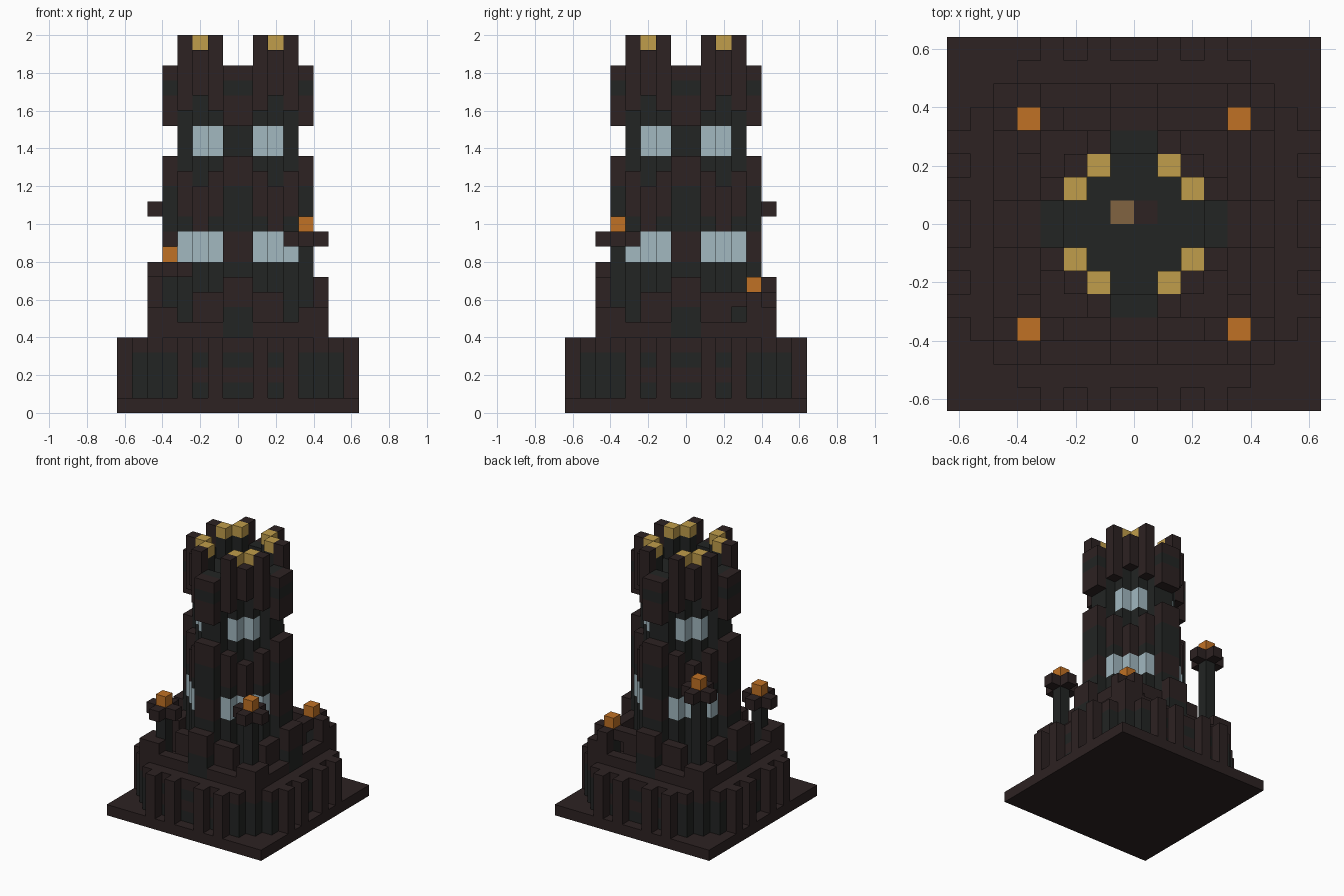
import bpy
import bmesh
from mathutils import Vector

CELL = 0.08

old = bpy.data.objects.get("Cube")
if old:
    bpy.data.objects.remove(old, do_unlink=True)


def make_material(name, rgb):
    mat = bpy.data.materials.new(name)
    mat.use_nodes = True
    mat.diffuse_color = (*rgb, 1)
    bsdf = mat.node_tree.nodes["Principled BSDF"]
    bsdf.inputs["Base Color"].default_value = (*rgb, 1)
    bsdf.inputs["Roughness"].default_value = 0.9
    return mat


MATS = {
    "brown": make_material("dark brown stone", (0.026, 0.016, 0.016)),
    "dark": make_material("charcoal stone", (0.016, 0.018, 0.017)),
    "glass": make_material("pale blue glass", (0.36, 0.48, 0.53)),
    "gold": make_material("gold", (0.53, 0.34, 0.07)),
    "orange": make_material("lantern orange", (0.53, 0.165, 0.018)),
    "tan": make_material("hatch tan", (0.22, 0.125, 0.052)),
}

grid = {}  # block cell -> (part, colour)


def block(part, colour, x, y, z):
    grid[(x, y, z)] = (part, colour)


def fill(part, colour, xs, ys, zs):
    """Fill a box of blocks, repeated in all eight symmetric positions."""
    for x in range(*xs):
        for y in range(*ys):
            for z in range(*zs):
                for a, b in ((x, y), (y, x)):
                    for u in (a, -1 - a):
                        for v in (b, -1 - b):
                            block(part, colour, u, v, z)


def bands(part, xs, ys, start, steps):
    """Stack colour bands upward; each step is (colour, top)."""
    for colour, top in steps:
        if colour:
            fill(part, colour, xs, ys, (start, top))
        start = top


# Base slab and octagonal lower wall with buttresses
fill("base_slab", "brown", (0, 8), (0, 8), (0, 1))
for xs, ys in (((0, 5), (0, 7)), ((0, 6), (0, 6))):
    bands("lower_wall", xs, ys, 1, (("dark", 4), ("brown", 5)))
fill("lower_wall", "brown", (0, 4), (6, 7), (2, 3))
for x in (1, 3):
    fill("wall_buttresses", "brown", (x, x + 1), (7, 8), (1, 5))

# Terrace steps around the foot of the tower
fill("terrace", "brown", (1, 4), (5, 6), (5, 6))
fill("terrace", "brown", (4, 6), (5, 6), (5, 7))
fill("terrace", "brown", (1, 3), (4, 5), (5, 8))
bands("pier_feet", (0, 1), (5, 6), 5, (("dark", 7), ("brown", 9)))

# Tower core, with the floor of the open top
fill("tower_core", "dark", (0, 2), (0, 2), (5, 22))
fill("tower_core", "dark", (0, 1), (2, 3), (5, 22))
fill("tower_core", "dark", (0, 1), (3, 4), (5, 23))

# Inner ring: upper windows and gold caps
bands("inner_ring", (1, 2), (2, 3), 5,
      (("dark", 17), ("glass", 19), ("dark", 24), ("gold", 25)))

# Outer ring: lower windows, stepped columns, hanging battlements
bands("outer_ring", (1, 2), (3, 4), 5,
      (("dark", 10), ("glass", 12), ("dark", 13), ("brown", 16),
       (None, 20), ("brown", 25)))
bands("outer_ring", (2, 3), (2, 3), 5,
      (("dark", 10), ("glass", 12), ("brown", 15), (None, 21), ("brown", 24)))

# Piers on the four sides, interrupted at the upper windows
bands("side_piers", (0, 1), (4, 5), 5,
      (("dark", 7), ("brown", 8), ("dark", 10), ("brown", 12), ("dark", 15),
       ("brown", 17), (None, 19), ("brown", 21), ("dark", 22), ("brown", 23)))

# Roof hatch
block("roof_hatch", "tan", -1, 0, 21)
block("roof_hatch", "brown", 0, 0, 21)

# Corner lanterns of different heights
LANTERNS = {"front_right": (-5, -5, 9), "front_left": (4, -5, 11),
            "back_left": (4, 4, 7), "back_right": (-5, 4, 13)}
for side, (x, y, arm) in LANTERNS.items():
    part = side + "_lantern"
    for z in range(5, arm):
        block(part, "dark", x, y, z)
    for dx, dy in ((0, 0), (1, 0), (-1, 0), (0, 1), (0, -1)):
        block(part, "brown", x + dx, y + dy, arm)
    block(part, "orange", x, y, arm + 1)

# Turn the blocks into one mesh per part, keeping only exposed faces
AXES = [Vector(v) for v in ((1, 0, 0), (0, 1, 0), (0, 0, 1))]
parts = {}
for cell, (part, colour) in grid.items():
    parts.setdefault(part, []).append((cell, colour))

for part, cells in parts.items():
    mesh = bpy.data.meshes.new(part)
    colours = sorted({c for _, c in cells})
    for c in colours:
        mesh.materials.append(MATS[c])
    bm = bmesh.new()
    for cell, colour in cells:
        centre = Vector(cell) + Vector((0.5, 0.5, 0.5))
        for i in range(3):
            for s in (1, -1):
                n = AXES[i] * s
                if tuple(int(c + d) for c, d in zip(cell, n)) in grid:
                    continue
                u, v = AXES[(i + 1) % 3], AXES[(i + 2) % 3] * s
                corners = (-u - v, u - v, u + v, -u + v)
                face = bm.faces.new([bm.verts.new((centre + (n + c) / 2) * CELL)
                                     for c in corners])
                face.material_index = colours.index(colour)
    bmesh.ops.remove_doubles(bm, verts=bm.verts, dist=0.001)
    bm.to_mesh(mesh)
    bm.free()
    bpy.context.collection.objects.link(bpy.data.objects.new(part, mesh))
